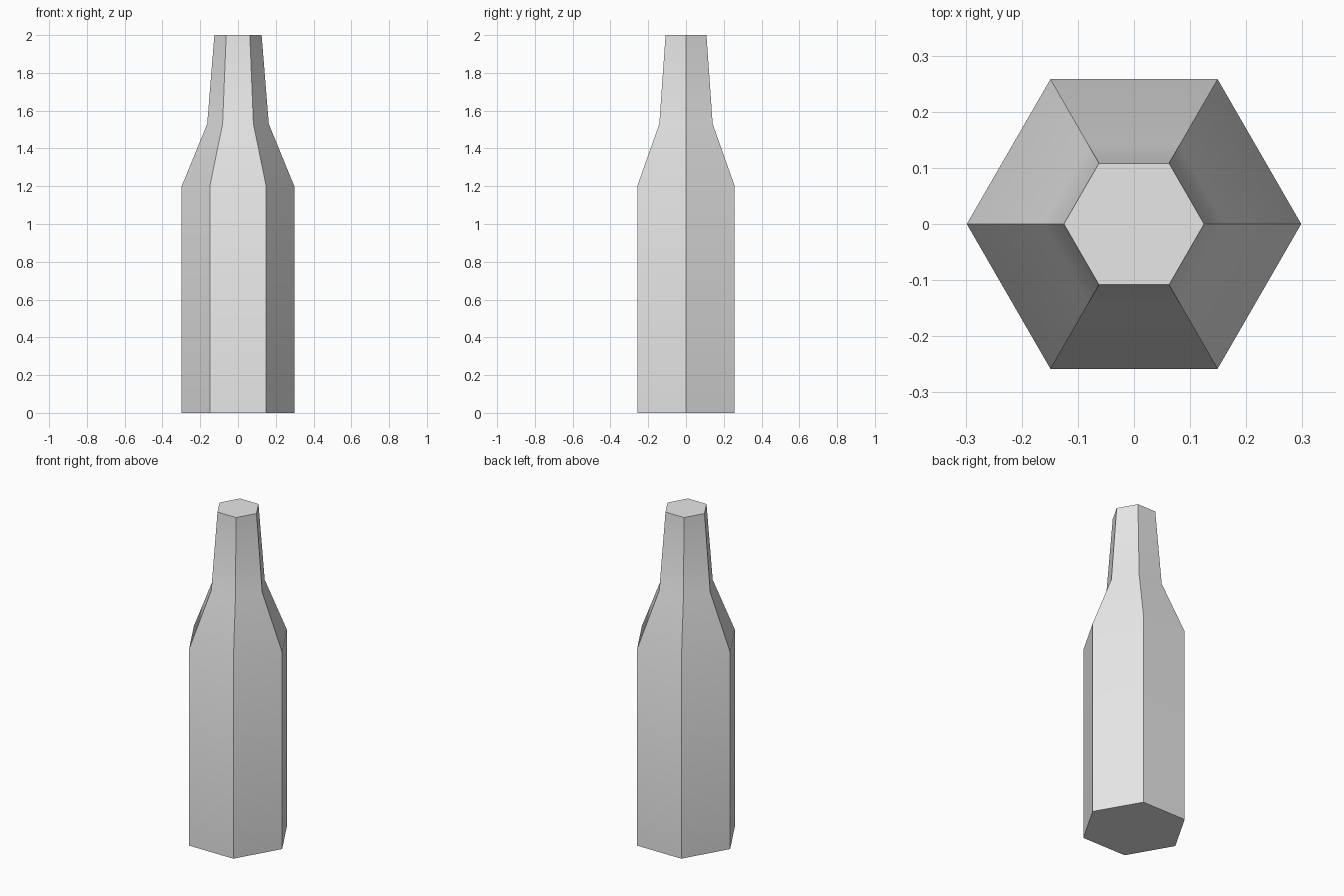
import bpy, bmesh
from math import cos, sin, pi, radians

cube = bpy.data.objects.get("Cube")
if cube:
    bpy.data.objects.remove(cube, do_unlink=True)

SIDES = 6
# (radius, height) from base to mouth
PROFILE = [(0.298, 0), (0.298, 1.2), (0.163, 1.53), (0.125, 2)]

# Plain grey material
grey = bpy.data.materials.new("light_grey")
grey.use_nodes = True
color = (0.8, 0.8, 0.8, 1)
grey.diffuse_color = color
grey.node_tree.nodes["Principled BSDF"].inputs["Base Color"].default_value = color

# Hexagonal bottle body: stacked rings, bridged and capped
bm = bmesh.new()
rings = [[bm.verts.new((r * cos(2 * pi * i / SIDES), r * sin(2 * pi * i / SIDES), z))
          for i in range(SIDES)] for r, z in PROFILE]
for low, high in zip(rings, rings[1:]):
    for i in range(SIDES):
        j = (i + 1) % SIDES
        bm.faces.new((low[i], low[j], high[j], high[i]))
bm.faces.new(rings[0][::-1])
bm.faces.new(rings[-1])
mesh = bpy.data.meshes.new("bottle")
bm.to_mesh(mesh)
bm.free()
mesh.materials.append(grey)

bottle = bpy.data.objects.new("bottle", mesh)
bpy.context.collection.objects.link(bottle)

# Smooth along the shoulder, crisp at the corners
bpy.ops.object.select_all(action='DESELECT')
bottle.select_set(True)
bpy.context.view_layer.objects.active = bottle
bpy.ops.object.shade_smooth_by_angle(angle=radians(30))
